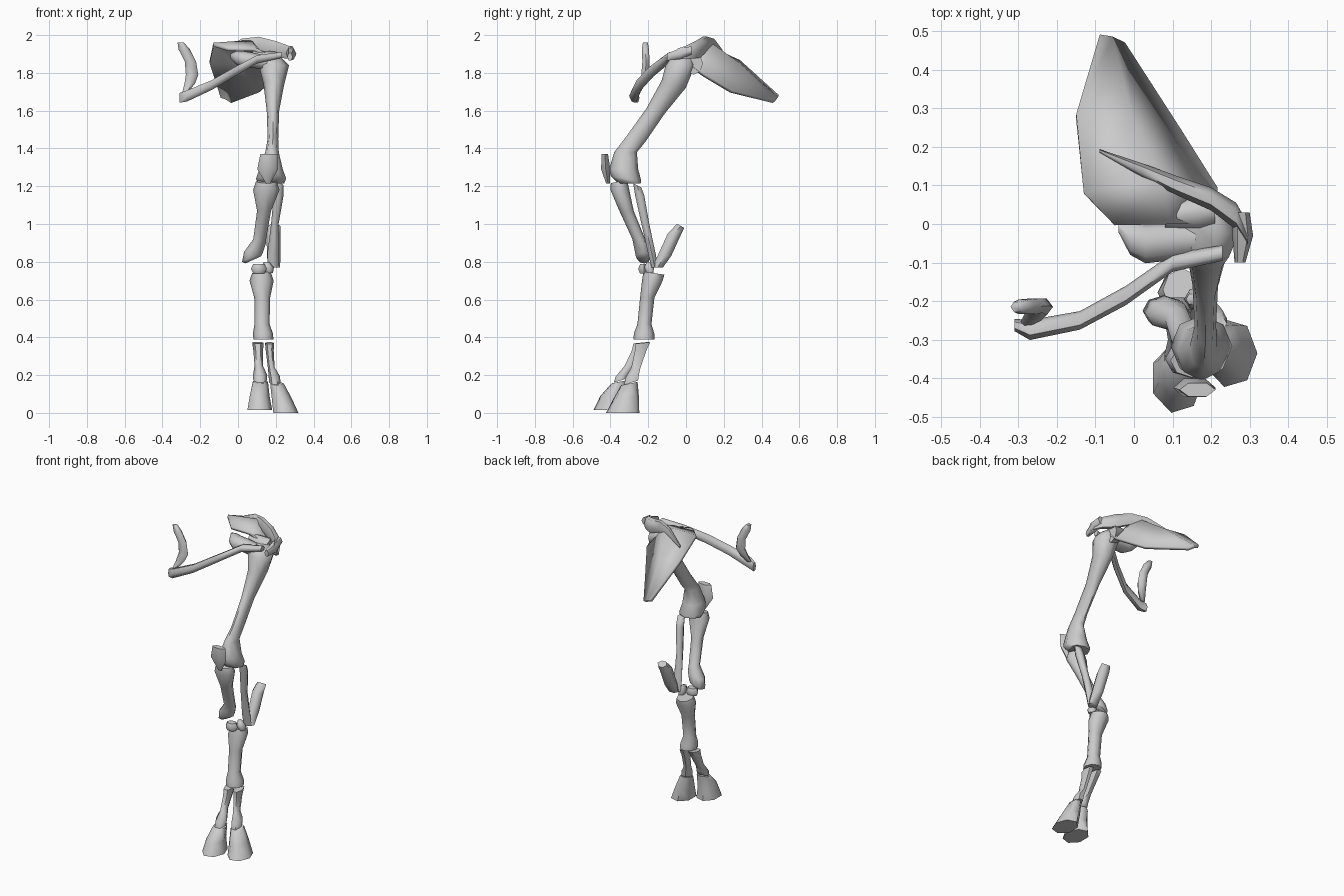
import bpy, bmesh, math
from mathutils import Vector

X, Y, Z = Vector((1, 0, 0)), Vector((0, 1, 0)), Vector((0, 0, 1))


def finish(name, bm):
    bmesh.ops.recalc_face_normals(bm, faces=bm.faces[:])
    mesh = bpy.data.meshes.new(name)
    bm.to_mesh(mesh)
    bm.free()
    ob = bpy.data.objects.new(name, mesh)
    bpy.context.collection.objects.link(ob)
    bpy.ops.object.select_all(action='DESELECT')
    ob.select_set(True)
    bpy.context.view_layer.objects.active = ob
    bpy.ops.object.shade_smooth_by_angle(angle=math.radians(62))
    return ob


def loft(name, rings, u=X, v=Y, sides=8):
    """Bone from rings (x, y, z, half width along u, half width along v, optional tilts)."""
    bm = bmesh.new()
    loops = []
    w = u.cross(v)
    for x, y, z, ru, rv, *tilt in rings:
        tu, tv = tilt or (0, 0)
        loop = []
        for i in range(sides):
            a = ru * math.cos(2 * math.pi * i / sides)
            b = rv * math.sin(2 * math.pi * i / sides)
            loop.append(bm.verts.new(Vector((x, y, z)) + u * a + v * b + w * (a * tu + b * tv)))
        loops.append(loop)
    for a, b in zip(loops, loops[1:]):
        for i in range(sides):
            j = (i + 1) % sides
            bm.faces.new((a[i], a[j], b[j], b[i]))
    bm.faces.new(loops[0])
    bm.faces.new(loops[-1])
    return finish(name, bm)


# Broad curved shoulder blade: medial, middle and lateral edges front to back
edges = [
    [(-.05, 0, 1.925), (-.13, .08, 1.95), (-.15, .28, 1.86), (-.09, .485, 1.675)],
    [(.09, 0, 1.925), (.07, .11, 1.965), (-.005, .265, 1.855), (-.06, .48, 1.665)],
    [(.21, 0, 1.86), (.21, .09, 1.79), (.115, .24, 1.70), (-.03, .465, 1.645)],
]
bm = bmesh.new()
rows = [[bm.verts.new(p) for p in e] for e in edges]
for a, b in zip(rows, rows[1:]):
    for i in range(3):
        bm.faces.new((a[i], a[i + 1], b[i + 1], b[i]))
blade = finish("shoulder_blade", bm)
mod = blade.modifiers.new("thickness", 'SOLIDIFY')
mod.thickness = .02
mod.offset = 0

# Raised ridge of the blade, a fin that ends in a hook over the joint
loft("blade_ridge", [
    (-.09, .19, 1.915, .004, .01), (.02, .14, 1.955, .018, .03), (.11, .10, 1.955, .025, .042),
    (.2, .065, 1.925, .03, .05), (.265, .02, 1.91, .035, .04),
    (.295, -.03, 1.90, .033, .032)], Y, Z, 6)
loft("ridge_hook", [
    (.278, .03, 1.92, .022, .025), (.282, -.03, 1.90, .027, .033),
    (.275, -.10, 1.885, .014, .022)], X, Z, 6)
loft("blade_socket", [
    (.08, .02, 1.89, .03, .03), (.17, .03, 1.86, .05, .055),
    (.21, .04, 1.85, .05, .06)], Y, Z)
# Rounded knob on the inner side of the joint
loft("joint_knob", [
    (-.04, -.01, 1.89, .012, .012), (-.01, -.035, 1.88, .045, .035), (.03, -.05, 1.87, .052, .045),
    (.09, -.045, 1.865, .05, .04), (.16, -.04, 1.85, .045, .04)], Y, Z)

# Collar bone and breast bone
loft("collar_bone", [
    (.23, -.075, 1.895, .02, .018), (.1, -.10, 1.872, .024, .025), (-.02, -.185, 1.805, .025, .028),
    (-.14, -.25, 1.735, .024, .03), (-.27, -.275, 1.678, .026, .034),
    (-.31, -.262, 1.668, .016, .03)], Y, Z, 6)
loft("breast_bone", [
    (-.303, -.215, 1.96, .017, .015), (-.285, -.215, 1.925, .03, .022),
    (-.252, -.212, 1.86, .03, .022), (-.243, -.215, 1.79, .033, .025),
    (-.255, -.232, 1.745, .028, .022), (-.278, -.252, 1.70, .016, .014)], sides=6)

# Upper leg, kneecap and lower leg
loft("thigh_bone", [
    (.175, -.02, 1.885, .05, .055), (.19, -.03, 1.84, .08, .078), (.19, -.065, 1.74, .055, .064, 0, -.3),
    (.185, -.16, 1.60, .033, .048, 0, -.3), (.185, -.265, 1.45, .028, .05, 0, -.3),
    (.18, -.32, 1.38, .036, .06), (.175, -.33, 1.29, .062, .077),
    (.175, -.317, 1.24, .08, .08, 0, -.15), (.175, -.30, 1.215, .07, .06)])
loft("kneecap", [
    (.165, -.43, 1.37, .047, .02), (.157, -.425, 1.29, .055, .028),
    (.16, -.413, 1.215, .012, .012)], sides=6)
loft("shin_bone", [
    (.15, -.355, 1.225, .055, .043, 0, .2), (.15, -.35, 1.18, .07, .05), (.138, -.315, 1.07, .037, .038),
    (.115, -.25, .92, .034, .034), (.09, -.235, .875, .058, .04, .4, 0),
    (.077, -.225, .825, .055, .04, .45, 0), (.08, -.222, .81, .042, .03, .45, 0)])
loft("rear_shin_bone", [
    (.215, -.258, 1.205, .026, .025, 0, -.5), (.215, -.245, 1.15, .026, .028),
    (.195, -.215, 1.0, .02, .024), (.185, -.18, .84, .03, .023), (.185, -.165, .77, .03, .02)], sides=6)
loft("heel_bone", [
    (.19, -.15, .77, .032, .032), (.19, -.115, .83, .036, .042), (.188, -.06, .95, .038, .042),
    (.192, -.028, .99, .032, .022, 0, -.6)], sides=6)

# Small ankle bones
loft("ankle_bone", [
    (.11, -.222, .738, .03, .025), (.11, -.222, .763, .042, .036),
    (.11, -.222, .787, .03, .025)], sides=6)
loft("ankle_bone_rear", [
    (.165, -.19, .74, .02, .02), (.16, -.195, .77, .03, .03), (.15, -.195, .80, .015, .015)], sides=6)

# Long foot bone
loft("foot_bone", [
    (.125, -.17, .74, .05, .055, 0, -.15), (.125, -.178, .70, .064, .055), (.128, -.205, .61, .042, .038),
    (.127, -.22, .47, .04, .037), (.132, -.222, .42, .053, .054), (.135, -.222, .388, .053, .056)])

# Two toes, each a slim bone above a flared hoof
loft("toe_bone_inner", [
    (.105, -.235, .372, .03, .05, 0, .1), (.107, -.255, .33, .026, .037), (.11, -.30, .25, .022, .028),
    (.117, -.338, .2, .038, .042, 0, .3), (.117, -.345, .172, .036, .042, 0, .3)], sides=6)
loft("toe_bone_outer", [
    (.167, -.23, .37, .024, .047, 0, .1), (.168, -.24, .33, .021, .035), (.176, -.265, .24, .018, .028),
    (.192, -.285, .195, .03, .042, 0, .3), (.195, -.29, .16, .03, .042, 0, .3)], sides=6)
loft("hoof_inner", [
    (.117, -.35, .165, .042, .045, 0, .2), (.112, -.385, .09, .055, .07), (.112, -.40, .015, .069, .092)], sides=7)
loft("hoof_outer", [
    (.205, -.30, .155, .038, .045, 0, .2), (.228, -.315, .08, .055, .068), (.25, -.335, .0, .07, .09)], sides=7)
